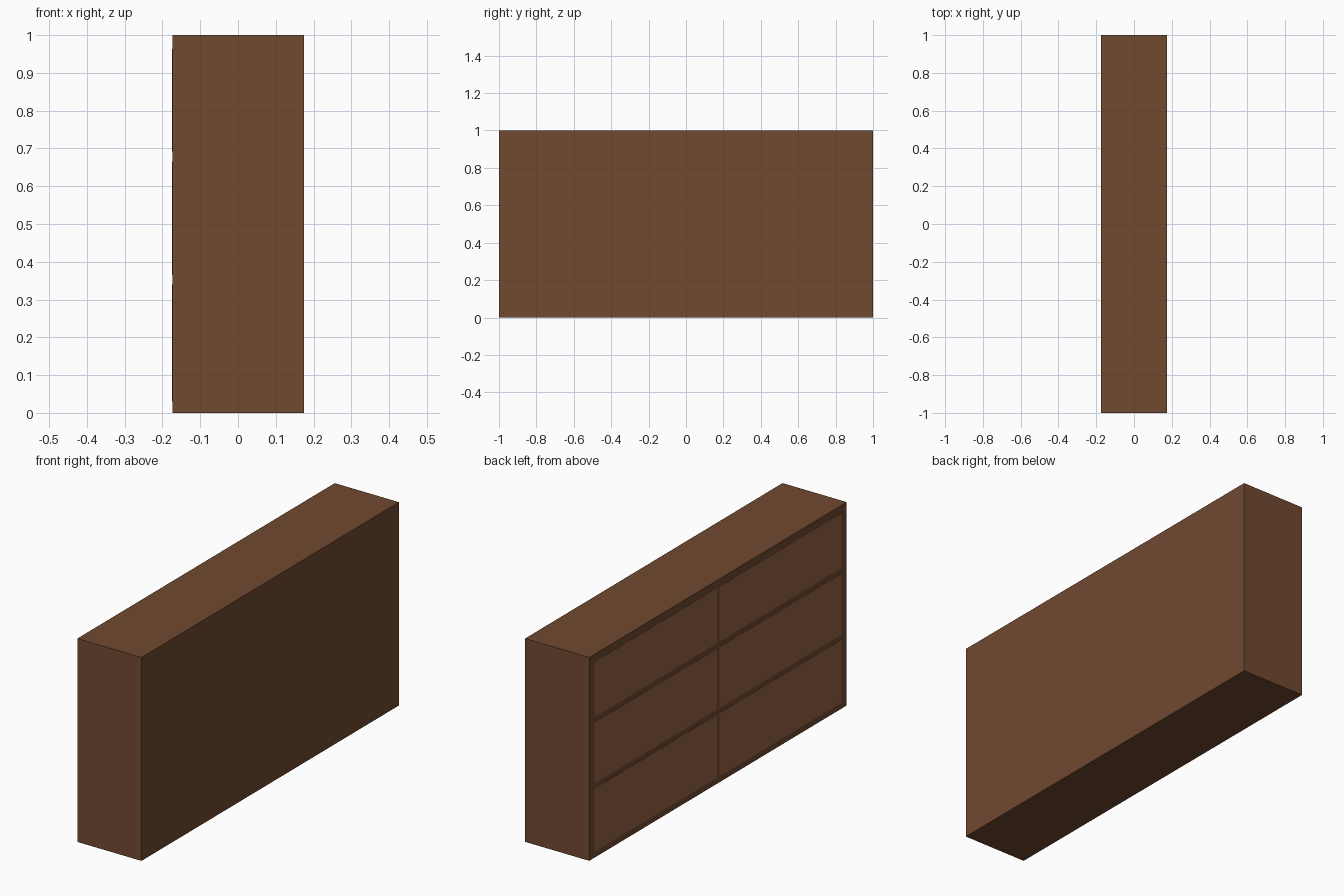
import bpy

if "Cube" in bpy.data.objects:
    bpy.data.objects.remove(bpy.data.objects["Cube"])

def material(name, rgb):
    m = bpy.data.materials.new(name)
    m.diffuse_color = (*rgb, 1)
    m.use_nodes = True
    m.node_tree.nodes["Principled BSDF"].inputs["Base Color"].default_value = m.diffuse_color
    return m

def box(name, lo, hi, mat):
    """Box spanning two opposite corners."""
    bpy.ops.mesh.primitive_cube_add(size=1, location=[(a + b) / 2 for a, b in zip(lo, hi)])
    o = bpy.context.object
    o.name = name
    o.scale = [b - a for a, b in zip(lo, hi)]
    bpy.ops.object.transform_apply(location=False, rotation=False, scale=True)
    o.data.materials.append(mat)
    return o

dark_wood = material("dark_wood", (0.165, 0.067, 0.03))
light_wood = material("light_wood", (0.30, 0.125, 0.055))

X = 0.175      # half depth
LIP = 0.001    # how far the drawer fronts stand proud

# Cabinet body
box("cabinet_body", (-X + LIP, -1, 0), (X, 1, 1), dark_wood)

# Drawer fronts: three rows, two columns, on the -x face
rows = [(0.03, 0.34), (0.365, 0.665), (0.692, 0.963)]
columns = [(-0.96, -0.01), (0.01, 0.96)]
for r, (z0, z1) in enumerate(rows):
    for c, (y0, y1) in enumerate(columns):
        box(f"drawer_front_{r}_{c}", (-X, y0, z0), (-X + 2 * LIP, y1, z1), light_wood)
